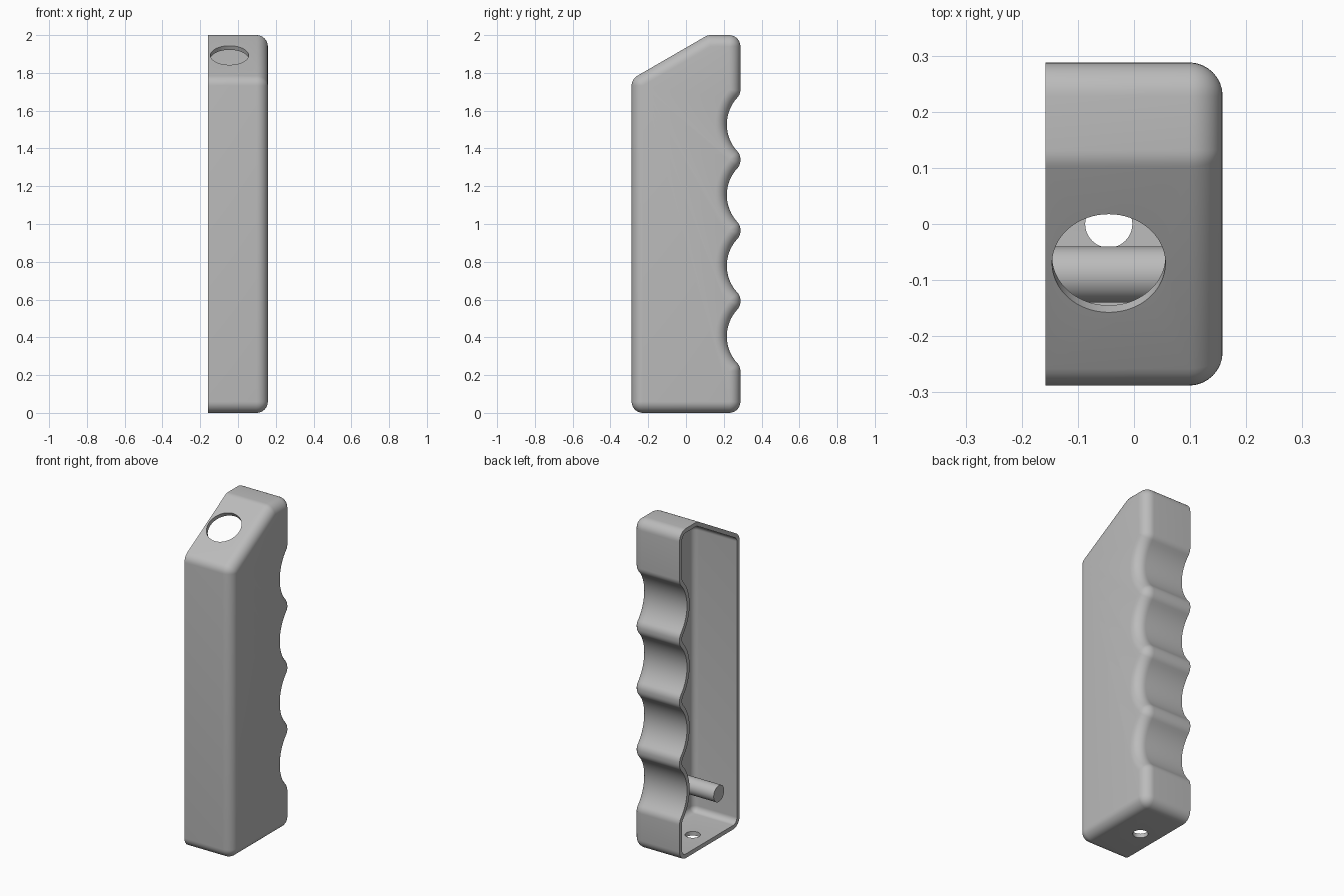
import bpy, bmesh
from math import sin, cos, pi, radians, sqrt, tan, atan2, degrees
from mathutils import Vector

if "Cube" in bpy.data.objects:
    bpy.data.objects.remove(bpy.data.objects["Cube"])

HALF_X, HALF_Y, TOP = 0.158, 0.288, 2.0
FILLET, WALL = 0.06, 0.025
SLOPE = radians(30)
HOLE_X = -0.045

grey = bpy.data.materials.new("plain grey")
grey.use_nodes = True
COLOUR = (0.5, 0.5, 0.5, 1)
grey.diffuse_color = COLOUR
grey.node_tree.nodes["Principled BSDF"].inputs["Base Color"].default_value = COLOUR


def arc(cy, cz, r, start, end, steps, side=1):
    """Points with outward normals along an arc; side -1 is hollow."""
    out = []
    for i in range(steps + 1):
        a = radians(start + (end - start) * i / steps)
        n = Vector((cos(a), sin(a)))
        out.append((Vector((cy, cz)) + n * r, n * side))
    return out


def grip_profile():
    """Side outline with rounded corners and four finger hollows."""
    edge = HALF_Y - FILLET
    r = 0.209
    hollow_y = 0.216 + r
    dy = hollow_y - edge
    dz = sqrt((r + FILLET) ** 2 - dy ** 2)
    a = degrees(atan2(dz, dy))
    pts = arc(edge, FILLET, FILLET, -90, 0, 8)
    for i in range(4):
        z = 0.405 + 0.374 * i
        pts += arc(edge, z - dz, FILLET, 0, a, 6)
        pts += arc(hollow_y, z, r, 180 + a, 180 - a, 16, -1)[1:-1]
        pts += arc(edge, z + dz, FILLET, -a, 0, 6)
    pts += arc(edge, TOP - FILLET, FILLET, 0, 90, 8)
    # sloped top, starting from its height at the front
    front_z = 1.893 + tan(SLOPE) * (0.07 - edge) - FILLET / cos(SLOPE)
    crest_y = -edge + (TOP - FILLET - front_z) / tan(SLOPE)
    pts += arc(crest_y, TOP - FILLET, FILLET, 90, 120, 4)
    pts += arc(-edge, front_z, FILLET, 120, 180, 6)
    pts += arc(-edge, FILLET, FILLET, 180, 270, 8)
    return pts


def finish(obj):
    obj.data.materials.clear()
    obj.data.materials.append(grey)
    bpy.ops.object.select_all(action='DESELECT')
    obj.select_set(True)
    bpy.context.view_layer.objects.active = obj
    bpy.ops.object.shade_smooth_by_angle(angle=radians(30))


def cylinder(name, radius, depth, location, rotation):
    bpy.ops.mesh.primitive_cylinder_add(vertices=64, radius=radius, depth=depth,
                                        location=location, rotation=rotation)
    obj = bpy.context.object
    obj.name = name
    return obj


# Hollow half shell: inset rings round the closed side, outside then inside
def rounded_rings(wall):
    r = FILLET - wall
    rings = [(-HALF_X, wall)]
    for i in range(9):
        a = pi / 2 * i / 8
        rings.append((HALF_X - FILLET + r * sin(a), FILLET - r * cos(a)))
    return rings


profile = grip_profile()
bm = bmesh.new()
loops = []
for x, inset in rounded_rings(0)[::-1] + rounded_rings(WALL):
    loops.append([bm.verts.new((x, *(p - n * inset))) for p, n in profile])
count = len(profile)
for a, b in zip(loops, loops[1:]):
    for i in range(count):
        j = (i + 1) % count
        bm.faces.new((a[i], a[j], b[j], b[i]))
bm.faces.new(loops[0])
bm.faces.new(loops[-1])
bmesh.ops.remove_doubles(bm, verts=bm.verts, dist=0.0002)
bmesh.ops.recalc_face_normals(bm, faces=bm.faces)
mesh = bpy.data.meshes.new("grip_shell")
bm.to_mesh(mesh)
bm.free()
shell = bpy.data.objects.new("grip_shell", mesh)
bpy.context.collection.objects.link(shell)

# Button hole through the slope and small hole through the base
cutters = [
    cylinder("button_hole_cutter", 0.101, 0.2, (HOLE_X, -0.07, 1.893), (SLOPE, 0, 0)),
    cylinder("cord_hole_cutter", 0.042, 0.2, (HOLE_X, 0, 0), (0, 0, 0)),
]
for cutter in cutters:
    cutter.hide_render = True
    bpy.context.view_layer.objects.active = shell
    mod = shell.modifiers.new("hole", 'BOOLEAN')
    mod.operation = 'DIFFERENCE'
    mod.solver = 'EXACT'
    mod.object = cutter
    bpy.ops.object.modifier_apply(modifier=mod.name)
    bpy.data.objects.remove(cutter)
finish(shell)

# Peg standing on the inside of the closed wall
peg_end = HALF_X - WALL / 2
peg = cylinder("inner_peg", 0.05, peg_end + HALF_X,
               ((peg_end - HALF_X) / 2, -0.09, 0.27), (0, pi / 2, 0))
finish(peg)
